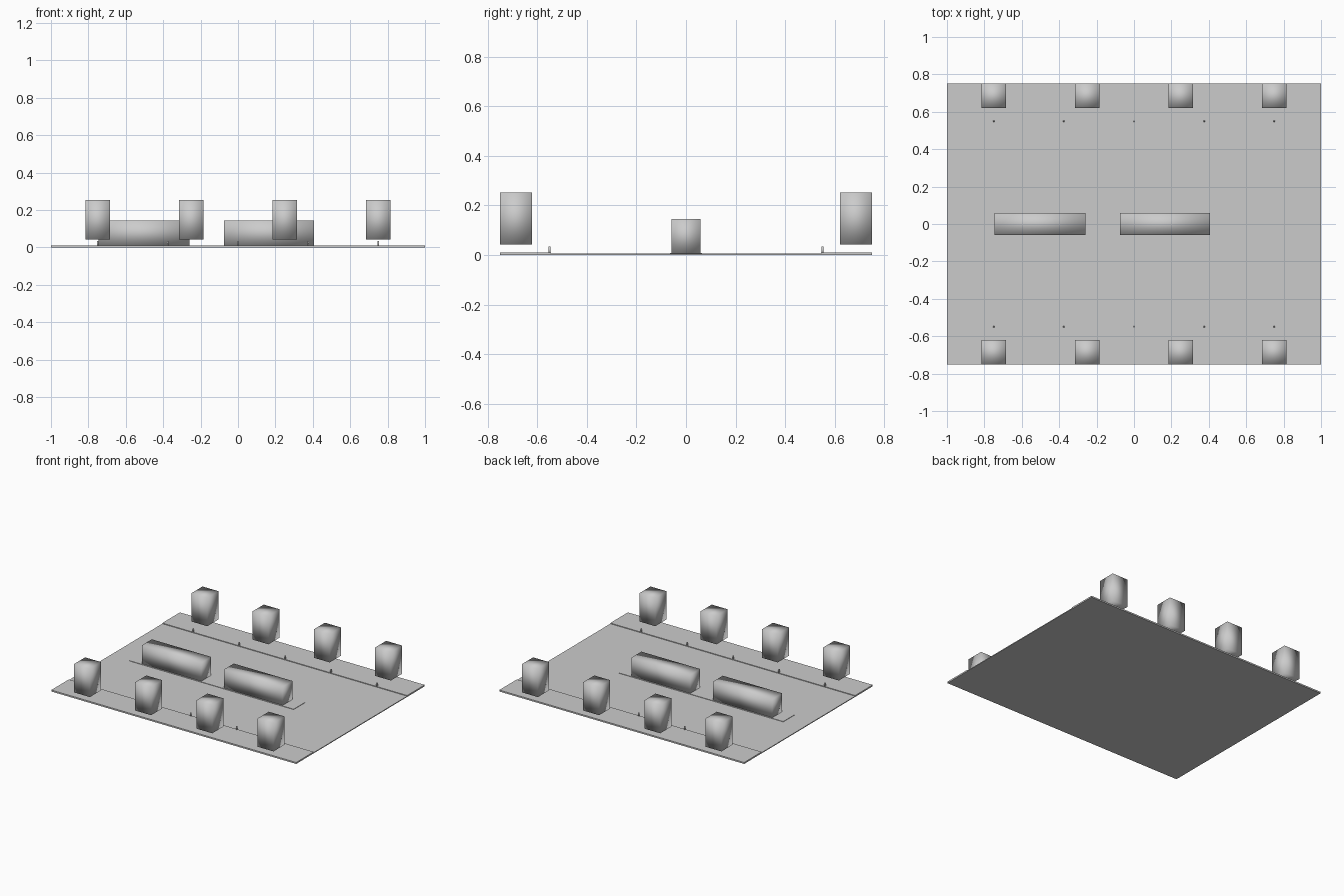
import bpy, bmesh
from mathutils import Vector

if "Cube" in bpy.data.objects:
    bpy.data.objects.remove(bpy.data.objects["Cube"])

grey = bpy.data.materials.new("light grey")
grey.diffuse_color = (0.6, 0.6, 0.6, 1)
grey.use_nodes = True
grey.node_tree.nodes["Principled BSDF"].inputs["Base Color"].default_value = grey.diffuse_color


def box(name, lo, hi, smooth=False):
    """Box between two corners, optionally shaded smoothly across its edges."""
    lo, hi = Vector(lo), Vector(hi)
    bm = bmesh.new()
    bmesh.ops.create_cube(bm, size=1)
    for v in bm.verts:
        v.co = Vector([(lo[i] + hi[i]) / 2 + v.co[i] * (hi[i] - lo[i]) for i in range(3)])
    for f in bm.faces:
        f.smooth = smooth
    mesh = bpy.data.meshes.new(name)
    bm.to_mesh(mesh)
    bm.free()
    mesh.materials.append(grey)
    obj = bpy.data.objects.new(name, mesh)
    bpy.context.collection.objects.link(obj)
    return obj


# Road slab and the low median strip
box("road", (-1, -0.75, 0), (1, 0.75, 0.006))
box("median", (-0.84, -0.065, 0.001), (0.5, 0.065, 0.009))

# Two long carriages on the median
for x0, x1 in ((-0.745, -0.26), (-0.075, 0.405)):
    box("carriage", (x0, -0.058, 0.008), (x1, 0.058, 0.145), True)

for side in (-1, 1):
    # Raised pavement along each edge
    y0, y1 = sorted((side * 0.545, side * 0.75))
    box("pavement", (-1, y0, 0.001), (1, y1, 0.011))
    # Short kerb posts
    for x in (-0.75, -0.375, 0, 0.375, 0.75):
        y = side * 0.55
        box("kerb_post", (x - 0.004, y - 0.004, 0.005), (x + 0.004, y + 0.004, 0.035), True)
    # Raised building blocks
    y0, y1 = sorted((side * 0.62, side * 0.75))
    for x in (-0.75, -0.25, 0.25, 0.75):
        box("building", (x - 0.065, y0, 0.043), (x + 0.065, y1, 0.252), True)
